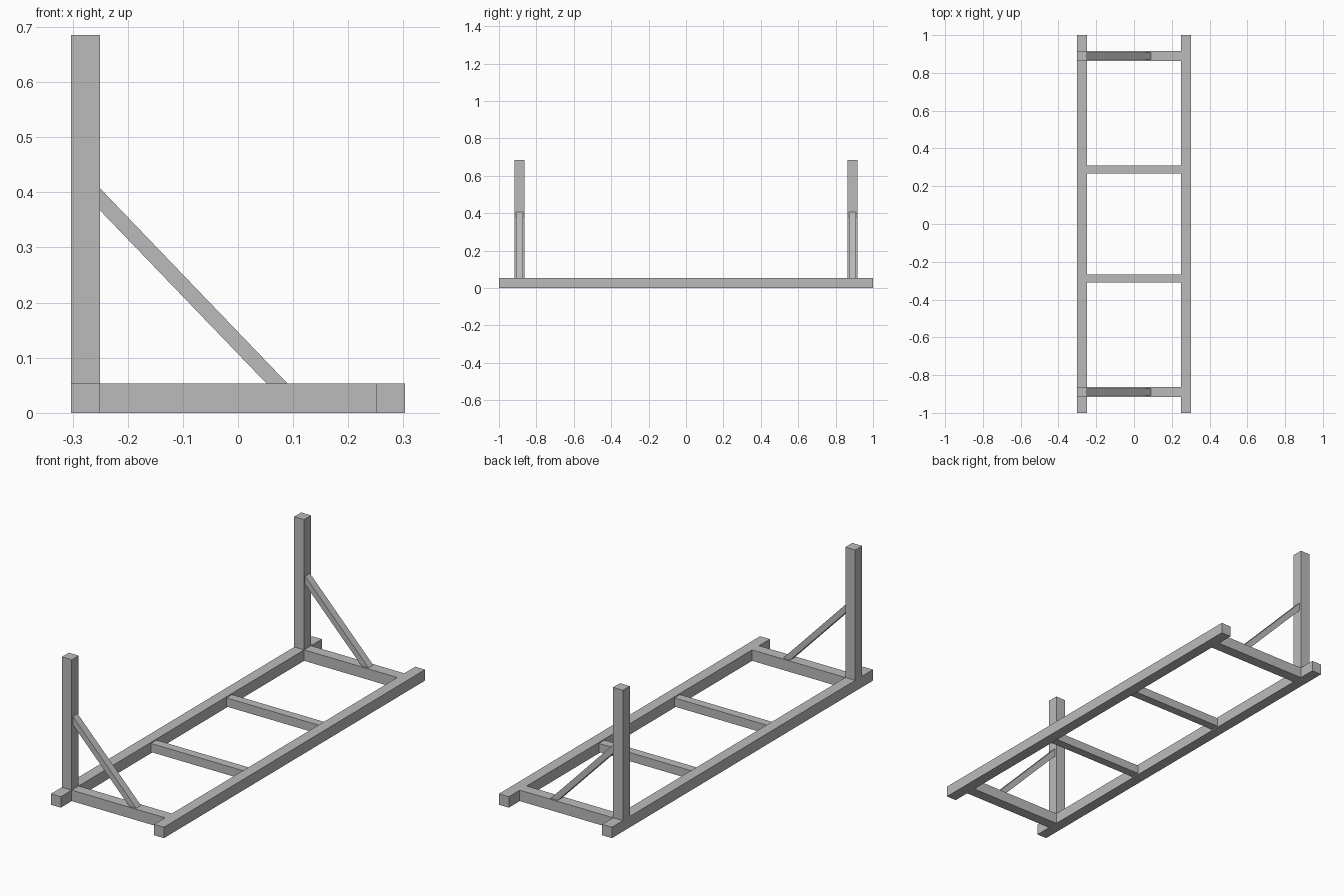
import bpy
import bmesh

cube = bpy.data.objects.get("Cube")
if cube:
    bpy.data.objects.remove(cube, do_unlink=True)

grey = bpy.data.materials.new("plain_grey")
grey.use_nodes = True
grey.diffuse_color = (0.5, 0.5, 0.5, 1)
bsdf = next(n for n in grey.node_tree.nodes if n.type == 'BSDF_PRINCIPLED')
bsdf.inputs["Base Color"].default_value = grey.diffuse_color


def bar(name, outline, y0, y1):
    """Extrude an outline in the xz plane from y0 to y1."""
    bm = bmesh.new()
    face = bm.faces.new([bm.verts.new((x, y0, z)) for x, z in outline])
    grown = bmesh.ops.extrude_face_region(bm, geom=[face])["geom"]
    moved = [v for v in grown if isinstance(v, bmesh.types.BMVert)]
    bmesh.ops.translate(bm, verts=moved, vec=(0, y1 - y0, 0))
    bmesh.ops.recalc_face_normals(bm, faces=bm.faces)
    mesh = bpy.data.meshes.new(name)
    bm.to_mesh(mesh)
    bm.free()
    mesh.materials.append(grey)
    obj = bpy.data.objects.new(name, mesh)
    bpy.context.collection.objects.link(obj)
    return obj


def rect(x0, x1, z0, z1):
    return [(x0, z0), (x1, z0), (x1, z1), (x0, z1)]


OUTER, INNER = 0.303, 0.25   # rail sides
BEAM = 0.053                 # timber thickness
POST_TOP = 0.685

# Long ground rails
bar("right_rail", rect(-OUTER, -INNER, 0, BEAM), -1, 1)
bar("left_rail", rect(INNER, OUTER, 0, BEAM), -1, 1)

# End beams, posts and diagonal braces at both ends
brace = [(-INNER, 0.367), (0.052, BEAM), (0.09, BEAM), (-INNER, 0.407)]
for end, side in (("front", -1), ("back", 1)):
    mid = side * 0.89
    bar(end + "_cross_beam", rect(-INNER, INNER, 0, BEAM), mid - BEAM / 2, mid + BEAM / 2)
    bar(end + "_post", rect(-OUTER, -INNER, BEAM, POST_TOP), mid - BEAM / 2, mid + BEAM / 2)
    bar(end + "_brace", brace, mid - 0.018, mid + 0.018)
    # Thinner middle rung
    rung = side * 0.289
    bar(end + "_rung", rect(-INNER, INNER, 0.006, 0.048), rung - 0.021, rung + 0.021)
